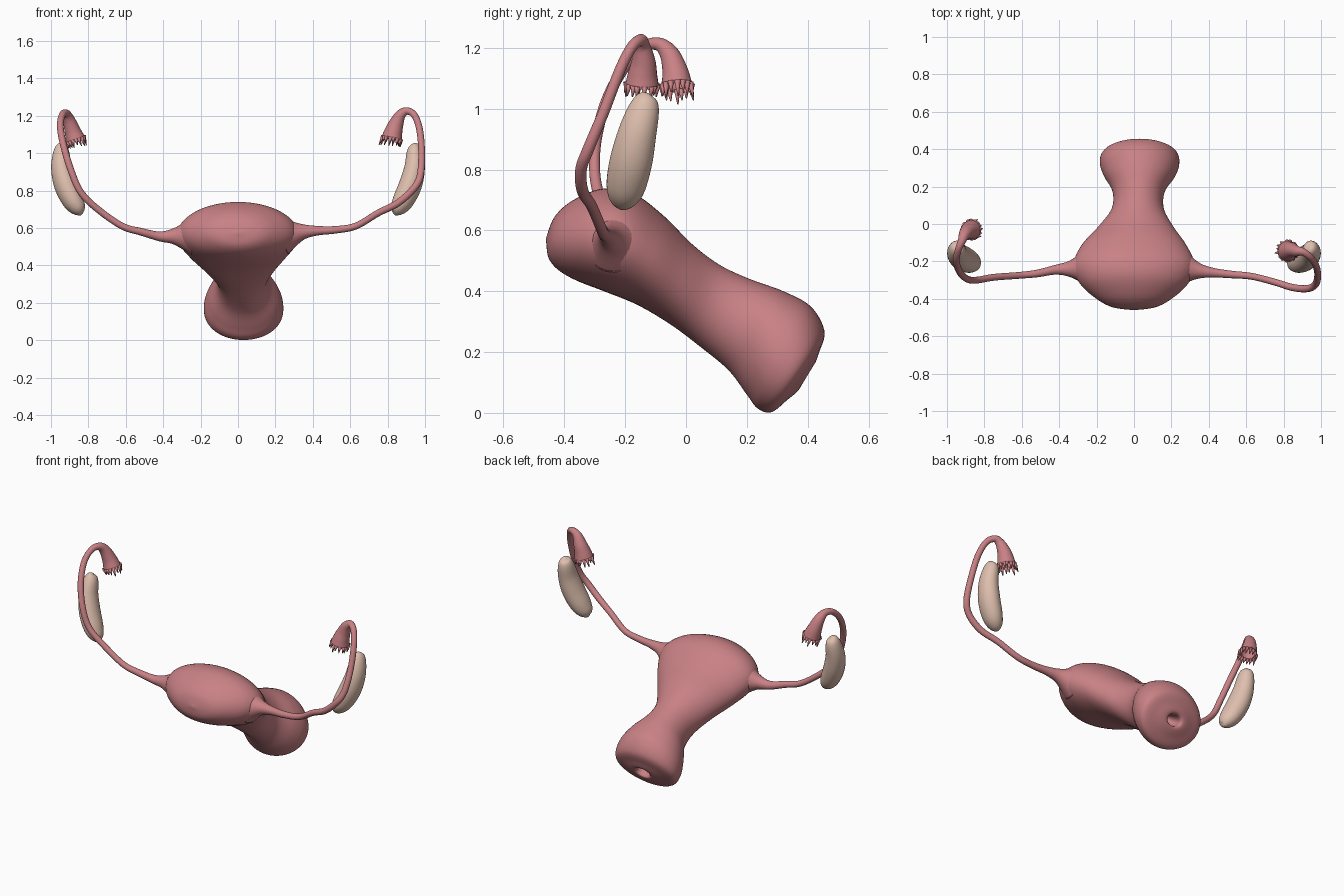
import bpy, bmesh, math, random
from mathutils import Vector, Matrix

if "Cube" in bpy.data.objects:
    bpy.data.objects.remove(bpy.data.objects["Cube"])

random.seed(4)


def material(name, rgb):
    m = bpy.data.materials.new(name)
    m.diffuse_color = (*rgb, 1)
    m.use_nodes = True
    m.node_tree.nodes["Principled BSDF"].inputs["Base Color"].default_value = m.diffuse_color
    return m


PINK = material("pink_tissue", (0.58, 0.22, 0.235))
CREAM = material("cream_tissue", (0.73, 0.52, 0.42))


def smooth_rows(rows, steps):
    """Catmull-Rom interpolation of rows of numbers."""
    out = []
    for i in range(len(rows) - 1):
        a, b, c, d = (rows[max(i - 1, 0)], rows[i], rows[i + 1],
                      rows[min(i + 2, len(rows) - 1)])
        for s in range(steps):
            t = s / steps
            out.append([0.5 * (2 * q + (r - p) * t + (2 * p - 5 * q + 4 * r - w) * t * t
                               + (3 * q - p - 3 * r + w) * t ** 3)
                        for p, q, r, w in zip(a, b, c, d)])
    out.append(list(rows[-1]))
    return out


def finish(bm, name, mat):
    bmesh.ops.recalc_face_normals(bm, faces=bm.faces)
    me = bpy.data.meshes.new(name)
    bm.to_mesh(me)
    bm.free()
    me.materials.append(mat)
    me.shade_smooth()
    ob = bpy.data.objects.new(name, me)
    bpy.context.collection.objects.link(ob)
    return ob


def loft(name, rings, n, mat):
    """Skin rings given as (centre, u half-axis, v half-axis)."""
    bm = bmesh.new()
    loops = []
    for c, u, v in rings:
        loops.append([bm.verts.new(c + u * math.cos(2 * math.pi * k / n)
                                   + v * math.sin(2 * math.pi * k / n)) for k in range(n)])
    for a, b in zip(loops, loops[1:]):
        for k in range(n):
            bm.faces.new((a[k], a[(k + 1) % n], b[(k + 1) % n], b[k]))
    bm.faces.new(loops[0])
    bm.faces.new(loops[-1])
    return finish(bm, name, mat)


def path_rings(path, steps, flat=1.0):
    """Rings along rows of (x, y, z, radius) with a transported frame."""
    rows = smooth_rows(path, steps)
    pts = [Vector(r[:3]) for r in rows]
    u = Vector((0, 1, 0))
    rings = []
    for i, p in enumerate(pts):
        t = (pts[min(i + 1, len(pts) - 1)] - pts[max(i - 1, 0)]).normalized()
        u = (u - t * u.dot(t)).normalized()
        r = max(rows[i][3], 0.001)
        rings.append((p, u * r * flat, t.cross(u) * r))
    return rings


# Uterus and cervix: top y, top z, bottom y, bottom z, half width, x offset
body = [(-.46, .575, -.46, .565, .01, 0), (-.432, .645, -.452, .51, .12, 0),
        (-.37, .70, -.42, .47, .205, 0), (-.27, .738, -.36, .435, .29, 0),
        (-.17, .72, -.27, .40, .325, 0), (-.07, .645, -.16, .355, .28, 0),
        (.02, .555, -.05, .29, .20, .01), (.11, .487, .05, .215, .14, .02),
        (.21, .44, .14, .14, .14, .025), (.32, .40, .20, .06, .19, .03),
        (.41, .35, .235, .015, .212, .03), (.455, .27, .28, .002, .20, .03),
        (.438, .20, .33, .04, .13, .03), (.415, .155, .375, .085, .052, .03),
        (.365, .17, .33, .115, .045, .03), (.30, .20, .28, .17, .02, .03)]
rings = []
for ty, tz, by, bz, w, cx in smooth_rows(body, 6):
    top, bot = Vector((cx, ty, tz)), Vector((cx, by, bz))
    rings.append(((top + bot) / 2, Vector((w, 0, 0)), (top - bot) / 2))
loft("uterus", rings, 64, PINK)


def fallopian_tube(side, path):
    rings = path_rings(path, 7)
    mouth = rings[-1]
    # hollow inside of the funnel
    inner = [(rings[i][0], rings[i][1] * .85, rings[i][2] * .85) for i in (-1, -4, -8, -12)]
    loft(side + "_fallopian_tube", rings + inner, 24, PINK)
    # fringe of tapering fingers around the mouth
    c, u, v = mouth
    axis = (c - rings[-4][0]).normalized()
    bm = bmesh.new()
    count = 16
    for k in range(count):
        a = 2 * math.pi * (k + random.uniform(-.2, .2)) / count
        out = u * math.cos(a) + v * math.sin(a)
        d = (axis + out.normalized() * random.uniform(-.1, .25)).normalized()
        length = random.uniform(.03, .055)
        m = (Matrix.Translation(c + out * .92 + d * (length / 2 - .008))
             @ d.to_track_quat('Z', 'Y').to_matrix().to_4x4())
        bmesh.ops.create_cone(bm, cap_ends=True, segments=8, radius1=.011,
                              radius2=.002, depth=length, matrix=m)
    finish(bm, side + "_fimbriae", PINK)


# Tubes: horn at the uterus, slender arch, flared funnel
fallopian_tube("left", [
    (-.25, -.235, .555, .10), (-.34, -.24, .555, .045), (-.42, -.245, .555, .026),
    (-.52, -.265, .58, .02), (-.62, -.275, .61, .018), (-.75, -.285, .70, .018),
    (-.84, -.30, .79, .018), (-.89, -.295, .90, .018), (-.93, -.26, 1.03, .018),
    (-.95, -.20, 1.14, .018), (-.94, -.14, 1.203, .018), (-.92, -.09, 1.212, .022),
    (-.905, -.055, 1.18, .032), (-.885, -.035, 1.12, .043), (-.868, -.03, 1.07, .053)])
fallopian_tube("right", [
    (.25, -.235, .56, .10), (.34, -.25, .578, .045), (.42, -.26, .585, .026),
    (.52, -.27, .59, .02), (.63, -.28, .61, .018), (.75, -.31, .68, .018),
    (.85, -.34, .73, .019), (.93, -.345, .80, .019), (.972, -.32, .87, .019),
    (.982, -.27, .99, .018), (.972, -.22, 1.12, .018), (.945, -.18, 1.20, .018),
    (.905, -.15, 1.225, .02), (.87, -.145, 1.205, .028), (.845, -.14, 1.155, .04),
    (.83, -.143, 1.11, .049), (.822, -.145, 1.075, .056)])

# Ovaries: curved elongated beans, mirrored
for side, s in (("left", -1), ("right", 1)):
    bean = [(.938, -.125, 1.05, .002), (.942, -.13, 1.038, .028), (.945, -.138, 1.0, .044),
            (.944, -.16, .92, .055), (.922, -.18, .83, .061), (.885, -.197, .75, .057),
            (.855, -.207, .705, .043), (.838, -.212, .682, .022), (.832, -.214, .677, .002)]
    loft(side + "_ovary", path_rings([(s * x, y, z, r) for x, y, z, r in bean], 5, 1.15),
         32, CREAM)
